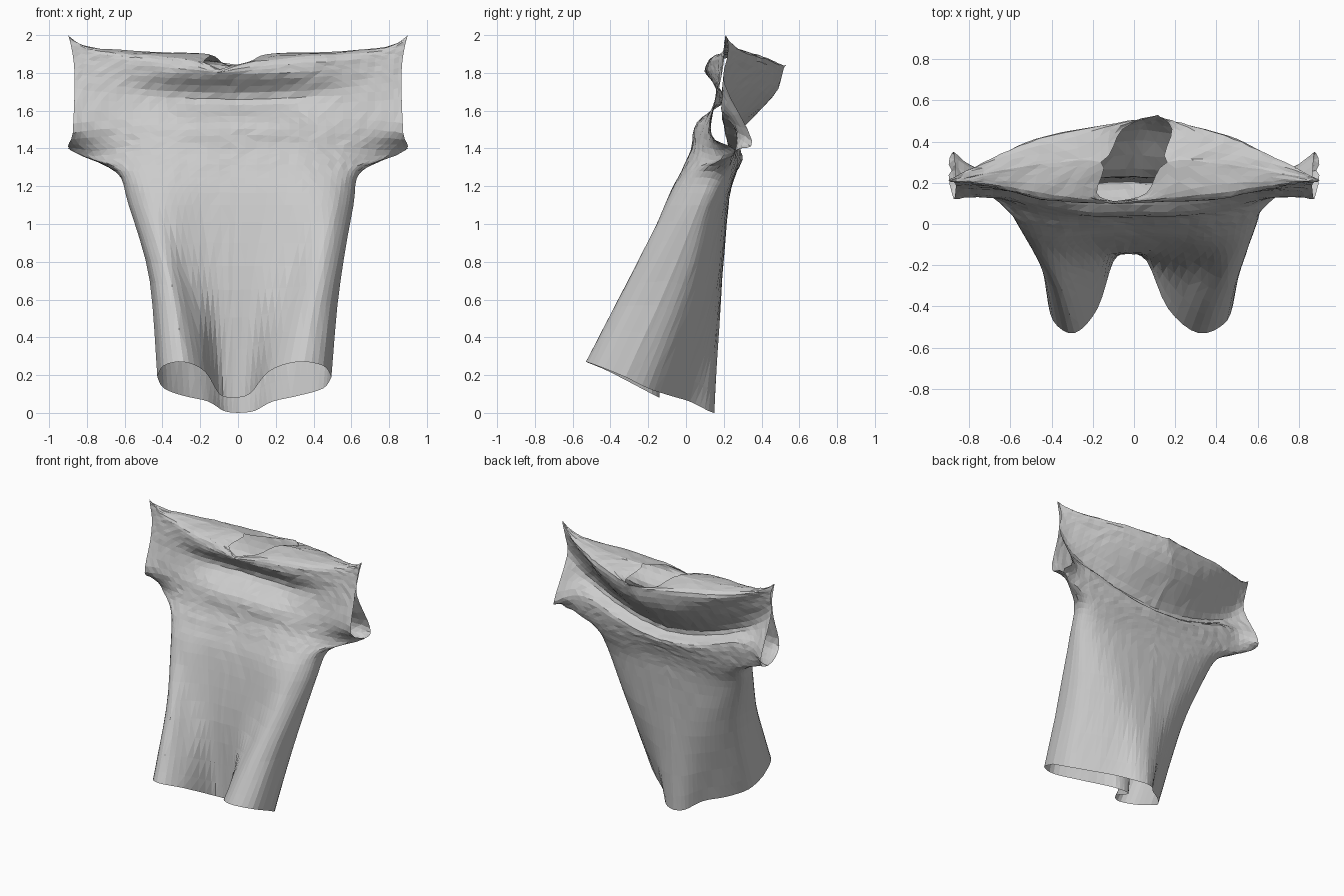
import bpy
import bmesh
import random

random.seed(4)
COLUMN_STEPS = 4     # samples between control points across a half panel
ROW_STEPS = 4        # samples between cross-sections

cube = bpy.data.objects.get("Cube")
if cube:
    bpy.data.objects.remove(cube)


def catmull(points, steps):
    """Resample a smooth curve through tuples of coordinates."""
    result = []
    last = len(points) - 1
    for i in range(last):
        before, start = points[max(i - 1, 0)], points[i]
        end, after = points[i + 1], points[min(i + 2, last)]
        for step in range(steps):
            t = step / steps
            result.append(tuple(
                b + t * ((c - a) / 2 + t * ((a - 2.5 * b + 2 * c - d / 2)
                                            + t * ((d - a) / 2 + 1.5 * (b - c))))
                for a, b, c, d in zip(before, start, end, after)))
    result.append(tuple(points[last]))
    return result


def heights(spec, count):
    """Heights along a half section: a centre-to-side blend or explicit values."""
    if len(spec) > 2:
        return spec
    centre, side = spec
    return [centre + (side - centre) * (i / (count - 1)) ** 1.5 for i in range(count)]


front_levels, back_levels = [], []


def section(widths, front, back, front_z, back_z):
    """Add one cross-section, listed from the centre line out to the side."""
    for store, depths, spec in ((front_levels, front, front_z), (back_levels, back, back_z)):
        points = list(zip(widths, depths, heights(spec, len(depths))))
        store.append(catmull(points, COLUMN_STEPS))


# Slanted hem with two deep front folds
section(widths=(0, .08, .17, .3, .42, .46),
        front=(-.14, -.18, -.41, -.53, -.47, -.32),
        back=(.15, .12, .02, -.08, -.2, -.32),
        front_z=(.08, .1, .22, .27, .25, .19),
        back_z=(0, .01, .06, .09, .13, .19))
# Thigh
section(widths=(0, .12, .25, .37, .47, .505),
        front=(-.14, -.15, -.22, -.32, -.25, -.09),
        back=(.185, .175, .15, .09, .005, -.09),
        front_z=(.65, .7), back_z=(.6, .7))
# Waist
section(widths=(0, .2, .36, .49, .57, .595),
        front=(-.07, -.08, -.11, -.1, -.02, .07),
        back=(.22, .215, .2, .17, .12, .07),
        front_z=(1.1, 1.1), back_z=(1.05, 1.1))
# Chest just below the armpit
section(widths=(0, .22, .38, .53, .62, .65),
        front=(-.01, -.02, -.02, .01, .07, .15),
        back=(.24, .24, .24, .23, .2, .15),
        front_z=(1.28, 1.28), back_z=(1.19, 1.28))
UNDERARM = len(front_levels)
# Underarm line, running out along the bottom of the sleeves
section(widths=(0, .22, .42, .6, .76, .885),
        front=(.03, .03, .05, .1, .18, .26),
        back=(.27, .27, .27, .26, .25, .26),
        front_z=(1.4, 1.4, 1.4, 1.38, 1.36, 1.39),
        back_z=(1.28, 1.29, 1.32, 1.35, 1.36, 1.39))
# Upper chest and the overhanging lip of the back fold
section(widths=(0, .22, .42, .6, .76, .875),
        front=(.06, .06, .09, .12, .13, .12),
        back=(.3, .29, .28, .27, .27, .35),
        front_z=(1.54, 1.48), back_z=(1.36, 1.38, 1.43, 1.49, 1.49, 1.44))
# Front recess below the collar and the crease across the back
section(widths=(0, .22, .42, .6, .76, .865),
        front=(.205, .195, .165, .16, .165, .175),
        back=(.23, .22, .205, .19, .19, .205),
        front_z=(1.66, 1.72), back_z=(1.43, 1.74))
# Collar roll and the flared upper back
section(widths=(0, .22, .42, .6, .76, .87),
        front=(.11, .11, .12, .16, .185, .2),
        back=(.46, .43, .37, .3, .24, .22),
        front_z=(1.79, 1.86), back_z=(1.67, 1.89))
# Front and rear edges of the shoulders
section(widths=(0, .16, .42, .6, .77, .89),
        front=(.1, .12, .15, .18, .2, .205),
        back=(.52, .49, .43, .36, .28, .22),
        front_z=(1.81, 1.86, 1.89, 1.9, 1.92, 1.97),
        back_z=(1.82, 1.84, 1.87, 1.89, 1.92, 1.97))
# Neck rim and shoulder seam
section(widths=(0, .12, .16, .45, .8, .9),
        front=(.11, .15, .3, .29, .23, .21),
        back=(.53, .46, .3, .29, .23, .21),
        front_z=(1.82, 1.86, 1.9, 1.91, 1.94, 2),
        back_z=(1.84, 1.84, 1.9, 1.91, 1.94, 2))
NECK_COLUMNS = 2 * COLUMN_STEPS


def loft(levels):
    """Smooth every column upward and return rows of points."""
    columns = [catmull(column, ROW_STEPS) for column in zip(*levels)]
    return [list(row) for row in zip(*columns)]


front_rows, back_rows = loft(front_levels), loft(back_levels)

# Join the side seams up to the sleeves and close the shoulder seam
for row in range(UNDERARM * ROW_STEPS + 1):
    back_rows[row][-1] = front_rows[row][-1]
for column in range(NECK_COLUMNS, len(front_rows[-1])):
    back_rows[-1][column] = front_rows[-1][column]


def drape(point, side):
    """Mirror a point to one side and give the cloth its uneven hang."""
    x, y, z = point
    x *= side
    low = min(1, max(0, (1.3 - z) / 0.55))
    x *= 1 + side * 0.075 * low
    if y < 0:     # the front valley hangs slightly toward the right
        x -= 0.03 * low * max(0, 1 - abs(x) / 0.45) * min(1, -y / 0.1)
    if z > 1.6:   # the neck opening is twisted toward the left rear
        x += 0.5 * (y - 0.3) * max(0, 1 - abs(x) / 0.6) * min(1, (z - 1.6) / 0.2)
    return x, y, z


bm = bmesh.new()
for rows in (front_rows, back_rows):
    for side in (-1, 1):
        grid = [[bm.verts.new(drape(p, side)) for p in row] for row in rows]
        for lower, upper in zip(grid, grid[1:]):
            for i in range(len(lower) - 1):
                quad = (lower[i], lower[i + 1], upper[i + 1], upper[i])
                bm.faces.new(quad)
bmesh.ops.remove_doubles(bm, verts=bm.verts, dist=0.001)

# Slight crumpling, leaving the open edges clean
for vert in bm.verts:
    if not vert.is_boundary:
        amount = 0.003 if vert.co.z > 1.3 else 0.0015
        vert.co.y += random.uniform(-amount, amount)
        vert.co.z += random.uniform(-amount, amount)
lowest = min(v.co.z for v in bm.verts)
for vert in bm.verts:
    vert.co.z -= lowest
bmesh.ops.triangulate(bm, faces=bm.faces)
bmesh.ops.recalc_face_normals(bm, faces=bm.faces)

mesh = bpy.data.meshes.new("draped_shirt")
bm.to_mesh(mesh)
bm.free()
shirt = bpy.data.objects.new("draped_shirt", mesh)
bpy.context.collection.objects.link(shirt)

# Plain cloth colour
cloth = bpy.data.materials.new("light_grey_cloth")
cloth.use_nodes = True
colour = (0.6, 0.6, 0.6, 1)
cloth.diffuse_color = colour
cloth.node_tree.nodes["Principled BSDF"].inputs["Base Color"].default_value = colour
mesh.materials.append(cloth)
